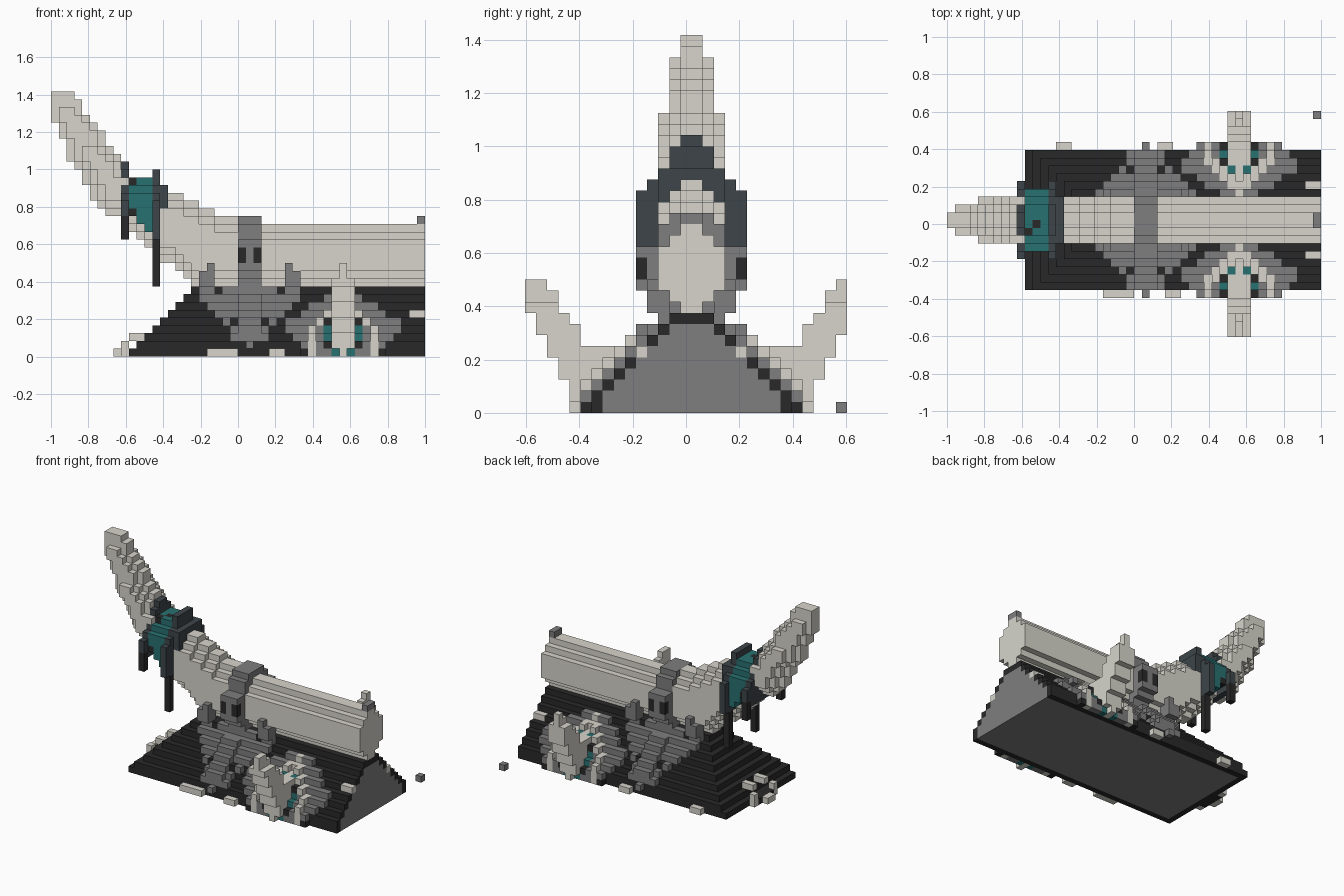
import bpy, bmesh
from mathutils import Vector

cube = bpy.data.objects.get("Cube")
if cube:
    bpy.data.objects.remove(cube, do_unlink=True)

V = 2 / 48                                # edge of one block
ORIGIN = Vector((-1, -14.5 * V, 0))
COLOURS = {
    "bone": (0.68, 0.665, 0.6),
    "stone_grey": (0.21, 0.21, 0.21),
    "charcoal": (0.022, 0.022, 0.022),
    "teal": (0.022, 0.165, 0.165),
    "slate": (0.047, 0.06, 0.068),
}
NAMES = list(COLOURS)
MATS = []
for name, rgb in COLOURS.items():
    m = bpy.data.materials.new(name)
    m.use_nodes = True
    m.diffuse_color = (*rgb, 1)
    bsdf = m.node_tree.nodes["Principled BSDF"]
    bsdf.inputs["Base Color"].default_value = (*rgb, 1)
    bsdf.inputs["Roughness"].default_value = 0.9
    MATS.append(m)

parts = {}                                # part name -> {cell: colour}


def put(part, cell, colour):
    """Place one block; it replaces any block already there."""
    for other in parts.values():
        other.pop(cell, None)
    parts.setdefault(part, {})[cell] = colour


def box(part, colour, xs, ys, zs):
    for i in range(xs[0], xs[1] + 1):
        for j in range(ys[0], ys[1] + 1):
            for k in range(zs[0], zs[1] + 1):
                put(part, (i, j, k), colour)


def both(part, colour, xs, ys, zs):
    """A box on the front side and its mirror on the back side."""
    box(part, colour, xs, ys, zs)
    box(part, colour, xs, (29 - ys[1], 29 - ys[0]), zs)


def lerp(points, x):
    for (x0, y0), (x1, y1) in zip(points, points[1:]):
        if x <= x1:
            return round(y0 + (y1 - y0) * (x - x0) / (x1 - x0))
    return points[-1][1]


def slope(k):
    """Half width of the stepped base at a level."""
    return min(9, 10 - k)


def skin(k, out):
    """Front depth index lying a number of blocks outside the slope."""
    return 15 - slope(k) - out


# Stepped base with a grey core
for k in range(9):
    h = slope(k)
    box("base", "charcoal", (10 + k, 47), (15 - h, 14 + h), (k, k))
    if k < 8:
        box("base", "stone_grey", (11 + k, 47), (16 - h, 13 + h), (k, k))

# Horn: straight barrel that sweeps up to a tip, rounded towards its outline
TOP = [(0, 34), (2, 34), (5, 30), (8, 26), (9, 25), (10, 23), (14, 22),
       (17, 20), (20, 19), (24, 17)]
LOW = [(0, 30), (2, 25), (4, 22), (6, 19), (10, 16), (14, 12), (16, 11), (18, 9)]
outline = {(i, k) for i in range(51) for k in range(lerp(LOW, i), lerp(TOP, i))}
for i, k in outline:
    if i < 48:
        h = 1 if k > 31 else 2 if i < 4 or k > 26 else 3
        for n in (2, 1):
            if not {(i - n, k), (i + n, k), (i, k - n), (i, k + n)} <= outline:
                h = min(h, n)
        box("horn", "bone", (i, i), (15 - h, 14 + h), (k, k))
box("horn_end_knob", "stone_grey", (47, 47), (14, 15), (17, 17))


# Wrapped grip: teal sleeve between two slate collars with hanging straps
def collar(k):
    return 1 if k > 23 else 2 if k > 21 else min(5, 24 - k)


for i in range(10, 13):
    for k in range(28 - i, 23):
        h = min(4, collar(k))
        box("grip_sleeve", "teal", (i, i), (15 - h, 14 + h), (k, k))
for i, lo, hi, widest in ((9, 17, 25, 5), (13, 15, 24, 5), (14, 19, 22, 3)):
    for k in range(lo, hi):
        h = min(widest, collar(k))
        box("grip_collar", "slate", (i, i), (15 - h, 14 + h), (k, k))
both("grip_strap", "charcoal", (9, 9), (10, 10), (15, 17))
both("grip_strap", "charcoal", (13, 13), (11, 11), (9, 14))
box("grip_spot", "charcoal", (10, 10), (13, 13), (22, 22))
box("grip_spot", "charcoal", (11, 11), (14, 14), (22, 22))
both("grip_spot", "charcoal", (10, 10), (11, 11), (18, 18))

# Saddle band around the barrel, with side studs
for k, h in zip(range(9, 18), (3, 4, 4, 4, 4, 4, 3, 3, 2)):
    box("saddle_band", "stone_grey", (24, 26), (15 - h, 14 + h), (k, k))
both("saddle_band", "stone_grey", (24, 26), (10, 10), (11, 14))
for i in (24, 26):
    both("band_stud", "charcoal", (i, i), (10, 10), (12, 13))

# Shield-shaped bracket below the band
for k, w in zip(range(1, 9), (0, 2, 2, 3, 4, 5, 6, 6)):
    j = skin(k, 1)
    both("bracket", "stone_grey", (25 - w, 25 + w), (j, j), (k, k))
    if 2 < k < 8:
        both("bracket", "stone_grey", (24, 26), (j - 1, j), (k, k))
for s in (-1, 1):
    a, b = 25 + 5 * s, 25 + 6 * s
    both("bracket_prong", "stone_grey", (a, a), (11, 12), (9, 11))
    both("bracket_prong", "stone_grey", (b, b), (11, 12), (9, 10))
    both("bracket_rivet", "charcoal", (25 + 4 * s,) * 2, (skin(8, 1),) * 2, (8, 8))
    both("bracket_rivet", "charcoal", (25 + 2 * s,) * 2, (skin(4, 1),) * 2, (4, 4))

# Outward curving side tusks, one block shorter at the back
TUSK = ((9, 11), (7, 11), (5, 10), (3, 8), (0, 7), (0, 5), (1, 5), (2, 5),
        (3, 5), (4, 5), (6, 6), (7, 7))
for j, (lo, hi) in enumerate(TUSK):
    for k in range(lo, hi + 1):
        w = 0 if k > 9 or j > 7 or k == 0 else 1
        both("side_tusk", "bone", (37 - w, 37 + w), (j, j), (k, k))
for cell in [c for c in parts["side_tusk"] if c[1] > 28]:
    del parts["side_tusk"][cell]

# Side rosettes: grey backing, bone petals, teal inlay
for k, w in enumerate((4, 5, 6, 7, 7, 5, 4, 2)):
    j = skin(k, 1)
    for s in (-1, 1):
        xs = sorted((37 + s, 37 + w * s))
        both("rosette_back", "stone_grey", xs, (j, j), (k, k))
both("rosette_stem", "bone", (36, 38), (5, 7), (1, 3))
for s in (-1, 1):
    for k, d in enumerate((4, 4, 4, 4, 3, 2, 1)):
        c = 37 + d * s
        both("rosette_petal", "bone", (c, c), (max(5, skin(k, 2)), skin(k, 1)), (k, k))
    c = 37 + 2 * s
    for k in (2, 3):
        both("rosette_inlay", "teal", (c, c), (skin(k, 1),) * 2, (k, k))
    both("rosette_inlay", "charcoal", (c, c), (5, 5), (1, 1))
    both("rosette_inlay", "charcoal", (c, c), (7, 8), (4, 4))
    both("rosette_inlay", "teal", (37 + s,) * 2, (8, 9), (5, 5))
    both("rosette_inlay", "teal", (37 + s,) * 2, (5, 5), (0, 0))
    both("rosette_foot", "charcoal", (37 + 5 * s,) * 2, (5, 5), (0, 0))

# Bone trim blocks along the foot, ridge end and rear
box("foot_trim", "bone", (20, 23), (5, 5), (0, 0))
box("foot_trim", "bone", (28, 29), (5, 5), (0, 0))
box("foot_trim", "bone", (14, 15), (24, 24), (0, 0))
box("foot_trim", "bone", (27, 28), (24, 24), (0, 0))
both("slope_trim", "bone", (46, 47), (10, 10), (5, 5))
box("rear_trim", "charcoal", (9, 9), (12, 17), (0, 0))
box("rear_trim", "bone", (8, 8), (14, 15), (0, 0))
both("rear_trim", "bone", (9, 9), (12, 12), (0, 1))
both("rear_trim", "bone", (10, 11), (13, 13), (2, 2))
box("loose_block", "stone_grey", (47, 47), (28, 28), (0, 0))

# Turn the blocks of every part into one mesh of outer faces
occupied = {c for cells in parts.values() for c in cells}
for part, cells in parts.items():
    bm = bmesh.new()
    verts = {}
    for cell, colour in cells.items():
        for axis in range(3):
            for side in (0, 1):
                step = [0, 0, 0]
                step[axis] = 2 * side - 1
                if tuple(a + b for a, b in zip(cell, step)) in occupied:
                    continue
                ring = []
                for u, v in ((0, 0), (1, 0), (1, 1), (0, 1)):
                    p = list(cell)
                    p[axis] += side
                    p[(axis + 1) % 3] += u
                    p[(axis + 2) % 3] += v
                    p = tuple(p)
                    if p not in verts:
                        verts[p] = bm.verts.new(ORIGIN + Vector(p) * V)
                    ring.append(verts[p])
                face = bm.faces.new(ring if side else ring[::-1])
                face.material_index = NAMES.index(colour)
    mesh = bpy.data.meshes.new(part)
    bm.to_mesh(mesh)
    bm.free()
    for m in MATS:
        mesh.materials.append(m)
    bpy.context.scene.collection.objects.link(bpy.data.objects.new(part, mesh))
